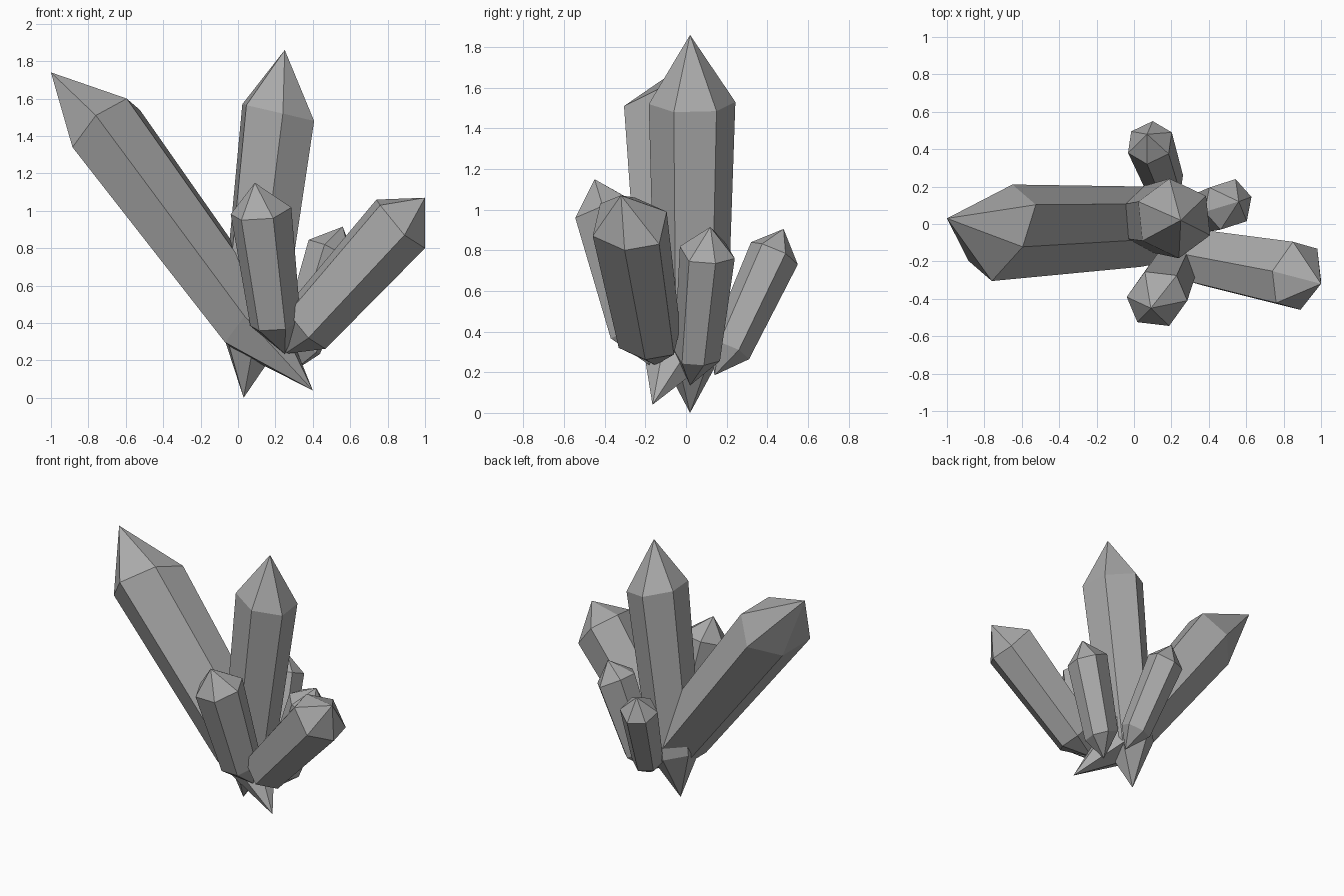
import bpy, bmesh
from mathutils import Vector as V

if "Cube" in bpy.data.objects:
    bpy.data.objects.remove(bpy.data.objects["Cube"])

TAPER = 0.83  # foot of each shaft relative to its shoulder

stone = bpy.data.materials.new("dark_grey_stone")
stone.diffuse_color = (.4, .4, .4, 1)
stone.use_nodes = True
stone.node_tree.nodes["Principled BSDF"].inputs["Base Color"].default_value = stone.diffuse_color


def crystal(name, tip, shoulder, foot, root, spokes):
    """Six-sided shaft pointed at both ends; three spokes are mirrored to six corners."""
    bm = bmesh.new()
    arms = [V(s) for s in spokes]
    arms += [-a for a in arms]
    top = [bm.verts.new(V(shoulder) + a) for a in arms]
    low = [bm.verts.new(V(foot) + a * TAPER) for a in arms]
    apex, base = bm.verts.new(tip), bm.verts.new(root)
    for i in range(6):
        j = (i + 1) % 6
        bm.faces.new((low[i], low[j], top[j], top[i]))
        bm.faces.new((top[i], top[j], apex))
        bm.faces.new((low[j], low[i], base))
    bmesh.ops.recalc_face_normals(bm, faces=bm.faces)
    mesh = bpy.data.meshes.new(name)
    bm.to_mesh(mesh)
    bm.free()
    mesh.materials.append(stone)
    ob = bpy.data.objects.new(name, mesh)
    bpy.context.collection.objects.link(ob)


# Two tall crystals
crystal("left_leaning_crystal", (-1, .03, 1.74), (-.705, -.047, 1.44), (.08, -.015, .38), (.4, -.165, .04),
        [(.18, .15, .1), (.11, -.075, .16), (-.055, -.258, .07)])
crystal("tall_upright_crystal", (.25, .02, 1.86), (.215, .03, 1.525), (.07, .025, .33), (.03, .02, 0),
        [(.025, -.213, -.005), (.192, -.09, -.045), (.17, .12, -.04)])

# Right crystal
crystal("right_leaning_crystal", (1, -.32, 1.07), (.87, -.277, .93), (.36, -.18, .37), (.25, -.15, .235),
        [(-.02, .182, .06), (.11, .145, -.1), (.13, -.025, -.13)])

# Small crystals around the base
crystal("front_small_crystal", (.09, -.45, 1.15), (.123, -.4, 1.0), (.2, -.25, .40), (.25, -.18, .235),
        [(-.162, .01, -.018), (-.105, -.125, -.05), (.065, -.145, -.04)])
crystal("back_right_small_crystal", (.56, .12, .915), (.503, .105, .79), (.335, .055, .28), (.285, .02, .135),
        [(.04, .135, -.03), (.125, .04, -.055), (.1, -.09, -.045)])
crystal("back_small_crystal", (.07, .48, .905), (.085, .435, .785), (.165, .215, .31), (.195, .14, .185),
        [(.015, .115, -.055), (.117, .055, 0), (.1, -.06, .047)])
